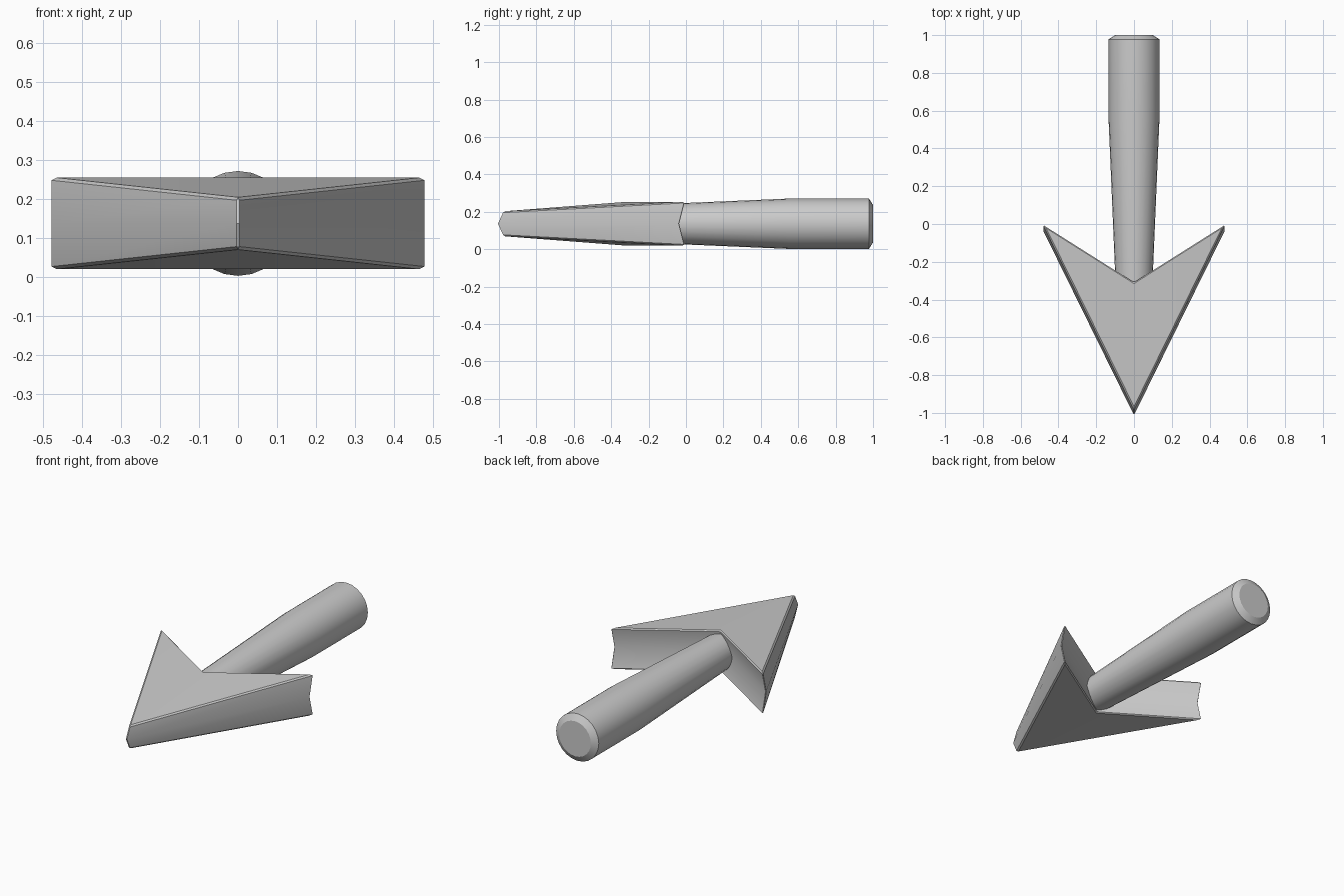
import bpy, bmesh, math

if "Cube" in bpy.data.objects:
    bpy.data.objects.remove(bpy.data.objects["Cube"])

ZC = 0.1365  # height of the arrow's centre line


def make_object(name, bm, angle):
    bmesh.ops.recalc_face_normals(bm, faces=bm.faces)
    mesh = bpy.data.meshes.new(name)
    bm.to_mesh(mesh)
    bm.free()
    ob = bpy.data.objects.new(name, mesh)
    bpy.context.collection.objects.link(ob)
    bpy.ops.object.select_all(action='DESELECT')
    ob.select_set(True)
    bpy.context.view_layer.objects.active = ob
    bpy.ops.object.shade_smooth_by_angle(angle=math.radians(angle))
    return ob


# Arrow head: tip, wing, notch, wing outlines; the middle ring is pushed forward
bm = bmesh.new()
rings = []
for side, shift in ((-1, 0), (0, -0.03), (1, 0)):
    outline = [(0, -0.982, 0.066), (0.482, -0.003, 0.118),
               (0, -0.307, 0.118), (-0.482, -0.003, 0.118)]
    rings.append([bm.verts.new((x, y + shift, ZC + side * h)) for x, y, h in outline])
for low, high in zip(rings, rings[1:]):
    for i in range(4):
        j = (i + 1) % 4
        bm.faces.new((low[i], low[j], high[j], high[i]))
for ring in (rings[0], rings[2]):
    tip, right, notch, left = ring
    bm.faces.new((tip, right, notch))
    bm.faces.new((tip, notch, left))
bmesh.ops.recalc_face_normals(bm, faces=bm.faces)
sharp = [e for e in bm.edges if e.calc_face_angle() > math.radians(40)]
bmesh.ops.bevel(bm, geom=sharp, offset=0.007, segments=1, affect='EDGES',
                offset_type='OFFSET', clamp_overlap=True)
make_object("arrow_head", bm, 30)

# Shaft: tapered round bar with a chamfered end
bm = bmesh.new()
SIDES = 24
profile = [(-0.4, 0.094), (0.55, 0.1345), (0.978, 0.1345), (1.0, 0.1)]
rings = []
for y, r in profile:
    rings.append([bm.verts.new((r * math.sin(2 * math.pi * i / SIDES), y,
                                ZC + r * math.cos(2 * math.pi * i / SIDES)))
                  for i in range(SIDES)])
for a, b in zip(rings, rings[1:]):
    for i in range(SIDES):
        j = (i + 1) % SIDES
        bm.faces.new((a[i], a[j], b[j], b[i]))
bm.faces.new(rings[0])
bm.faces.new(rings[-1])
make_object("arrow_shaft", bm, 30)
